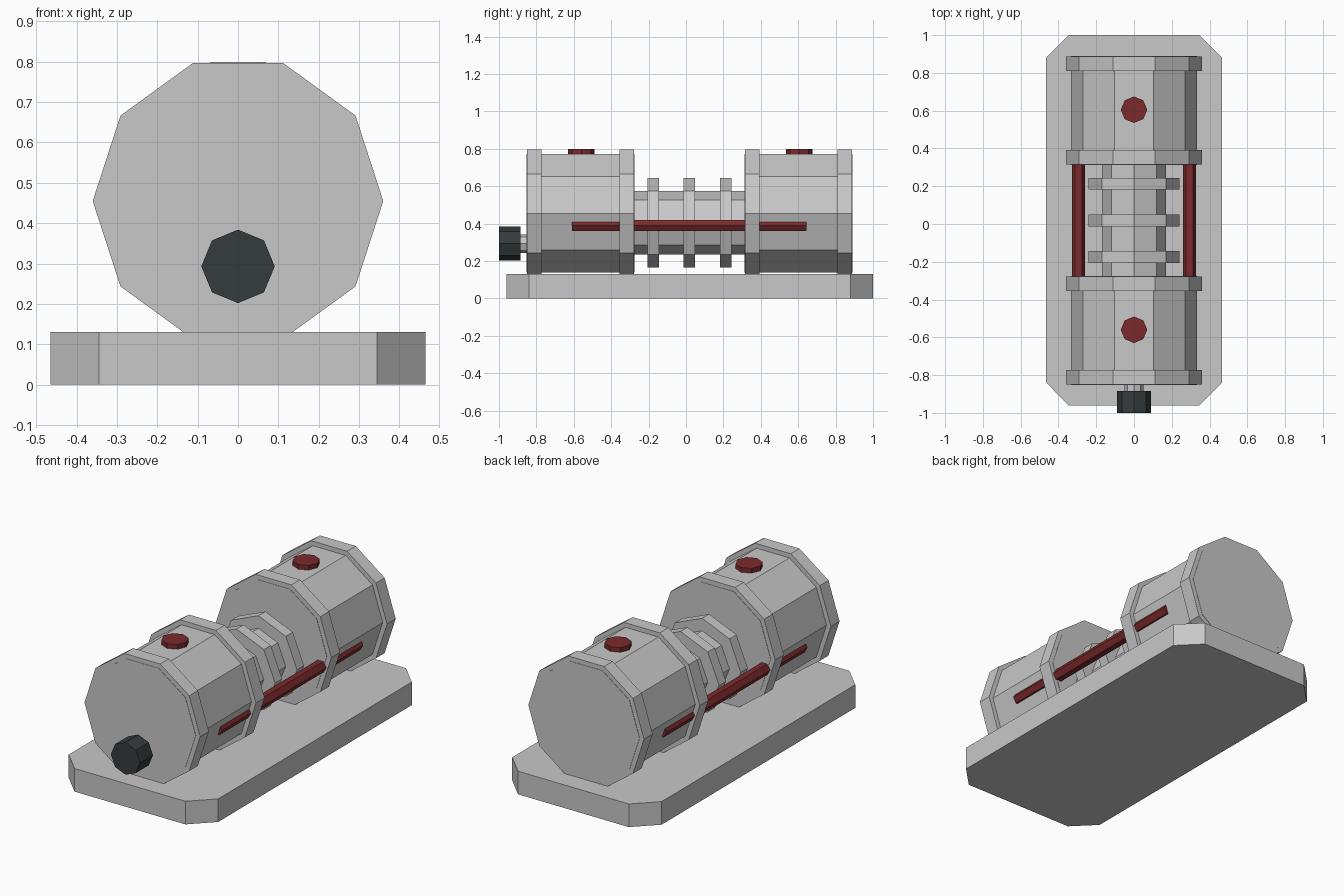
import bpy, bmesh, math
from mathutils import Matrix

if "Cube" in bpy.data.objects:
    bpy.data.objects.remove(bpy.data.objects["Cube"])


def material(name, rgb):
    m = bpy.data.materials.new(name)
    m.diffuse_color = (*rgb, 1)
    m.use_nodes = True
    m.node_tree.nodes["Principled BSDF"].inputs["Base Color"].default_value = m.diffuse_color
    return m


GREY = material("light grey", (0.58, 0.58, 0.58))
RED = material("dark red", (0.20, 0.023, 0.025))
DARK = material("charcoal", (0.035, 0.044, 0.044))


def prism(name, outline, depth, matrix, mat):
    """Extrude a 2D outline along local z from 0 to depth."""
    bm = bmesh.new()
    face = bm.faces.new([bm.verts.new((x, y, 0)) for x, y in outline])
    ext = bmesh.ops.extrude_face_region(bm, geom=[face])
    top = [v for v in ext["geom"] if isinstance(v, bmesh.types.BMVert)]
    bmesh.ops.translate(bm, verts=top, vec=(0, 0, depth))
    bm.transform(matrix)
    bmesh.ops.recalc_face_normals(bm, faces=bm.faces)
    me = bpy.data.meshes.new(name)
    bm.to_mesh(me)
    bm.free()
    me.materials.append(mat)
    ob = bpy.data.objects.new(name, me)
    bpy.context.collection.objects.link(ob)
    return ob


def ngon(r, n):
    return [(r * math.cos(2 * math.pi * i / n), r * math.sin(2 * math.pi * i / n))
            for i in range(n)]


def y_cylinder(name, r, n, y0, y1, z, mat, x=0):
    """Low-poly cylinder along y."""
    m = Matrix.Translation((x, y1, z)) @ Matrix.Rotation(math.pi / 2, 4, 'X')
    return prism(name, ngon(r, n), y1 - y0, m, mat)


# base plate with cut corners
w, y0, y1, c = 0.465, -0.96, 1.0, 0.12
plate = [(-w + c, y0), (w - c, y0), (w, y0 + c), (w, y1 - c),
         (w - c, y1), (-w + c, y1), (-w, y1 - c), (-w, y0 + c)]
prism("base_plate", plate, 0.13, Matrix.Identity(4), GREY)

# two drums with end bands and a red cap on top
for label, start, cap_y in (("front", -0.85, -0.56), ("rear", 0.315, 0.605)):
    end = start + 0.572
    y_cylinder(label + "_drum", 0.333, 10, start - 0.002, end + 0.002, 0.455, GREY)
    y_cylinder(label + "_drum_band_a", 0.36, 10, start, start + 0.077, 0.455, GREY)
    y_cylinder(label + "_drum_band_b", 0.36, 10, end - 0.077, end, 0.455, GREY)
    prism(label + "_cap", ngon(0.07, 8), 0.048,
          Matrix.Translation((0, cap_y, 0.75)), RED)

# ribbed core between the drums
y_cylinder("core", 0.17, 8, -0.29, 0.325, 0.405, GREY)
for i, y in enumerate((-0.175, 0.018, 0.213)):
    y_cylinder(f"core_rib_{i + 1}", 0.24, 8, y - 0.031, y + 0.031, 0.405, GREY)

# side rails
for side, x in (("left", -0.294), ("right", 0.294)):
    y_cylinder(side + "_rail", 0.035, 6, -0.61, 0.643, 0.39, RED, x)

# knob and its shaft
y_cylinder("knob_shaft", 0.05, 8, -0.89, -0.84, 0.293, GREY)
y_cylinder("knob", 0.091, 8, -1.0, -0.885, 0.293, DARK)
